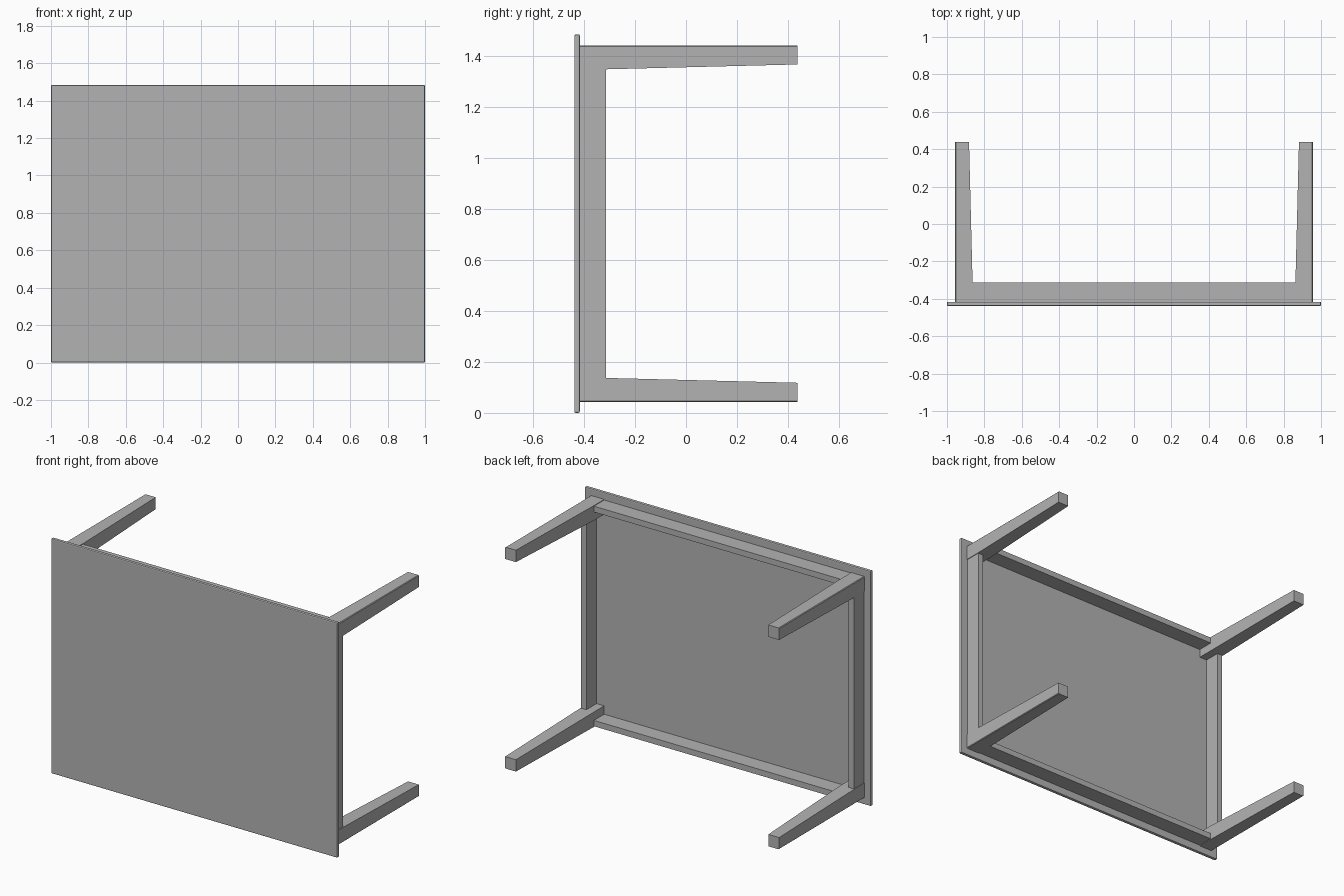
import bpy, bmesh

cube = bpy.data.objects.get("Cube")
if cube:
    bpy.data.objects.remove(cube, do_unlink=True)

grey = bpy.data.materials.new("plain_grey")
grey.use_nodes = True
grey.diffuse_color = (0.45, 0.45, 0.45, 1)
grey.node_tree.nodes["Principled BSDF"].inputs["Base Color"].default_value = (0.45, 0.45, 0.45, 1)

HEIGHT = 1.484            # overall height of the tipped table
MID = HEIGHT / 2
FRONT, BACK = -0.438, 0.438
UNDER = -0.416            # underside of the tabletop
APRON_BACK = -0.314       # free edge of the aprons
OUT_X, OUT_Z = 0.957, 0.699   # outer faces of the legs, from the centre


def add_object(name, bm):
    bmesh.ops.recalc_face_normals(bm, faces=bm.faces)
    mesh = bpy.data.meshes.new(name)
    bm.to_mesh(mesh)
    bm.free()
    mesh.materials.append(grey)
    obj = bpy.data.objects.new(name, mesh)
    bpy.context.collection.objects.link(obj)
    return obj


def box(name, x0, x1, y0, y1, z0, z1):
    bm = bmesh.new()
    bmesh.ops.create_cube(bm, size=1)
    for v in bm.verts:
        v.co = ((x0 + x1) / 2 + v.co.x * (x1 - x0),
                (y0 + y1) / 2 + v.co.y * (y1 - y0),
                (z0 + z1) / 2 + v.co.z * (z1 - z0))
    return add_object(name, bm)


def leg(name, sx, sz):
    """Square leg, straight beside the aprons, then tapered on its inner faces."""
    bm = bmesh.new()
    c = 0.004             # small chamfer on the outer edge
    rings = []
    for y, w in ((UNDER, 0.094), (APRON_BACK, 0.094), (BACK, 0.075)):
        profile = ((c, 0), (w, 0), (w, w), (0, w), (0, c))
        rings.append([bm.verts.new((sx * (OUT_X - a), y, MID + sz * (OUT_Z - b)))
                      for a, b in profile])
    for r0, r1 in zip(rings, rings[1:]):
        for i in range(5):
            j = (i + 1) % 5
            bm.faces.new((r0[i], r0[j], r1[j], r1[i]))
    bm.faces.new(rings[0])
    bm.faces.new(rings[-1])
    return add_object(name, bm)


# Tabletop with softened edges
top = box("tabletop", -1, 1, FRONT, UNDER, 0, HEIGHT)
bevel = top.modifiers.new("edge_bevel", 'BEVEL')
bevel.width = 0.006
bevel.segments = 2

# Four legs
for sx, side in ((1, "left"), (-1, "right")):
    for sz, level in ((1, "upper"), (-1, "lower")):
        leg(f"{level}_{side}_leg", sx, sz)

# Aprons between the legs, set a hair inside their outer faces
INSET, THICK, LEG = 0.004, 0.037, 0.09
for s, side, level in ((1, "left", "upper"), (-1, "right", "lower")):
    xa, xb = sorted((s * (OUT_X - INSET), s * (OUT_X - INSET - THICK)))
    box(f"{side}_apron", xa, xb, UNDER, APRON_BACK,
        MID - OUT_Z + LEG, MID + OUT_Z - LEG)
    za, zb = sorted((MID + s * (OUT_Z - INSET), MID + s * (OUT_Z - INSET - THICK)))
    box(f"{level}_apron", -OUT_X + LEG, OUT_X - LEG, UNDER, APRON_BACK, za, zb)
